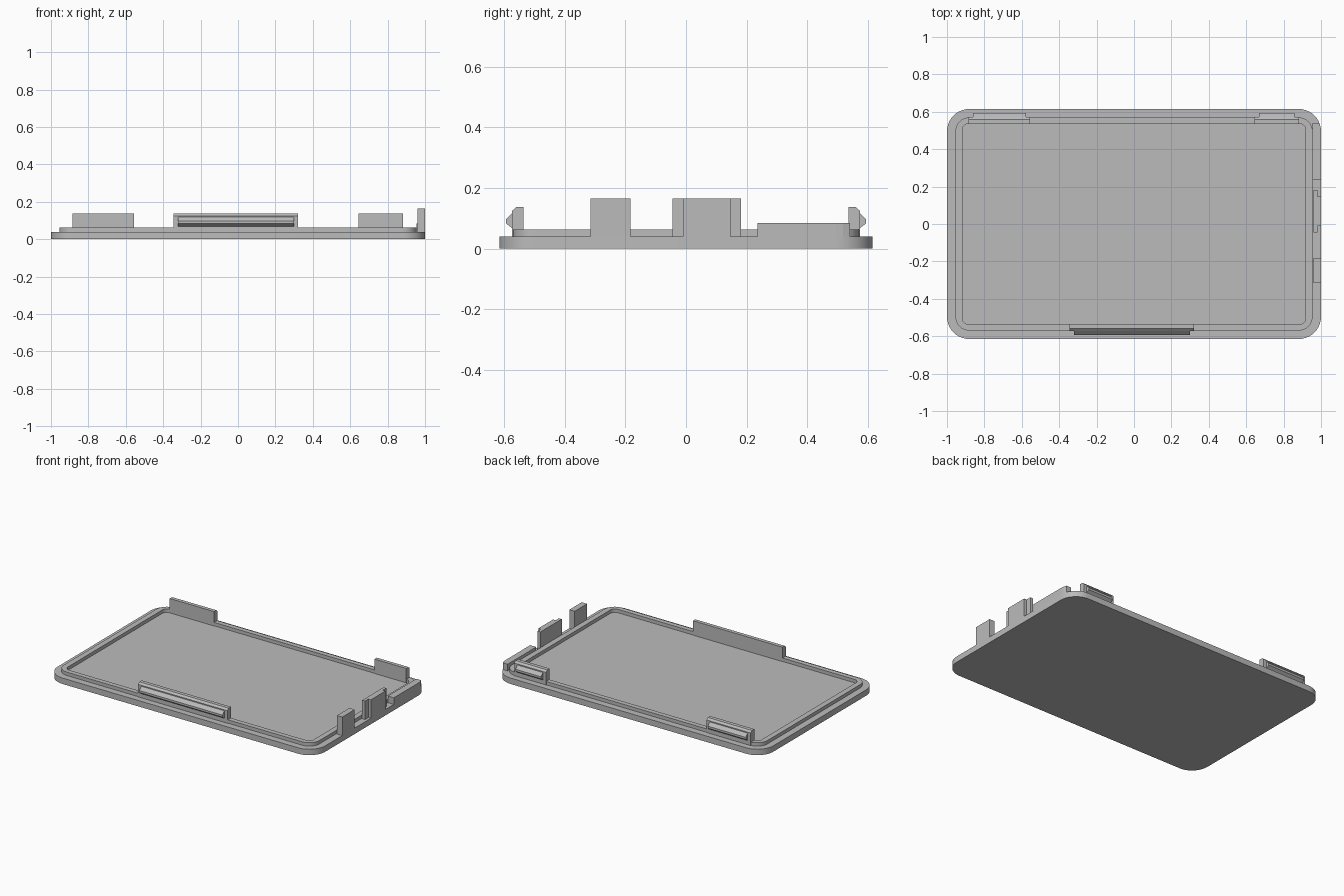
import bpy, bmesh, math
from mathutils import Vector

cube = bpy.data.objects.get("Cube")
if cube:
    bpy.data.objects.remove(cube, do_unlink=True)

# Single plain grey plastic
grey = bpy.data.materials.new("grey plastic")
grey.use_nodes = True
grey.diffuse_color = (0.5, 0.5, 0.5, 1)
grey.node_tree.nodes["Principled BSDF"].inputs["Base Color"].default_value = grey.diffuse_color

PLATE_TOP, RIM_TOP = 0.04, 0.063


def finish(name, bm, smooth=False):
    bmesh.ops.recalc_face_normals(bm, faces=bm.faces)
    mesh = bpy.data.meshes.new(name)
    bm.to_mesh(mesh)
    bm.free()
    mesh.materials.append(grey)
    obj = bpy.data.objects.new(name, mesh)
    bpy.context.collection.objects.link(obj)
    if smooth:
        bpy.ops.object.select_all(action='DESELECT')
        obj.select_set(True)
        bpy.context.view_layer.objects.active = obj
        bpy.ops.object.shade_smooth_by_angle(angle=math.radians(30))
    return obj


def extrude_outline(name, points, direction, smooth=False):
    bm = bmesh.new()
    face = bm.faces.new([bm.verts.new(p) for p in points])
    moved = bmesh.ops.extrude_face_region(bm, geom=[face], use_keep_orig=True)["geom"]
    bmesh.ops.translate(bm, vec=Vector(direction),
                        verts=[v for v in moved if isinstance(v, bmesh.types.BMVert)])
    return finish(name, bm, smooth)


def rounded(hx, hy, r, z, steps=10):
    corners = [(1, 1), (-1, 1), (-1, -1), (1, -1)]
    pts = []
    for i, (sx, sy) in enumerate(corners):
        for k in range(steps + 1):
            a = math.pi / 2 * (i + k / steps)
            pts.append((sx * (hx - r) + r * math.cos(a), sy * (hy - r) + r * math.sin(a), z))
    return pts


def block(name, x0, x1, y0, y1, z0, z1):
    pts = [(x0, y0, z0), (x1, y0, z0), (x1, y1, z0), (x0, y1, z0)]
    return extrude_outline(name, pts, (0, 0, z1 - z0))


# Base plate with rounded corners
extrude_outline("base_plate", rounded(1, 0.615, 0.12, 0), (0, 0, PLATE_TOP), True)

# Raised rim: a closed ring between two rounded outlines
bm = bmesh.new()
loops = [[bm.verts.new(p) for p in rounded(hx, hy, r, z)] for hx, hy, r, z in (
    (0.955, 0.57, 0.075, PLATE_TOP), (0.955, 0.57, 0.075, RIM_TOP),
    (0.918, 0.537, 0.035, RIM_TOP), (0.918, 0.537, 0.035, PLATE_TOP))]
for i, loop in enumerate(loops):
    other = loops[(i + 1) % 4]
    for j in range(len(loop)):
        k = (j + 1) % len(loop)
        bm.faces.new((loop[j], loop[k], other[k], other[j]))
finish("rim", bm, True)

# Snap clips: chamfered upright with a narrower hook on its outer side
upright = [(0.535, 0.04), (0.573, 0.04), (0.573, 0.125), (0.56, 0.137), (0.535, 0.137)]
hook = [(0.565, 0.065), (0.573, 0.068), (0.593, 0.083), (0.593, 0.097), (0.573, 0.118), (0.565, 0.118)]
for name, side, x0, x1 in (("front_clip", -1, -0.345, 0.322),
                           ("back_right_clip", 1, -0.885, -0.555),
                           ("back_left_clip", 1, 0.645, 0.882)):
    for part, profile, inset in (("upright", upright, 0), ("hook", hook, 0.023)):
        pts = [(x0 + inset, side * y, z) for y, z in profile]
        extrude_outline(f"{name}_{part}", pts, (x1 - x0 - 2 * inset, 0, 0))

# Tabs standing on the left edge
block("front_tab", 0.96, 1, -0.315, -0.183, PLATE_TOP, 0.165)
block("middle_tab_inner", 0.96, 0.981, -0.045, 0.182, PLATE_TOP, 0.165)
block("middle_tab_outer", 0.98, 1, -0.01, 0.146, PLATE_TOP, 0.165)

# Low wall that follows the rounded corner
low_wall = [(0.955, 0.235), (1, 0.235), (1, 0.495), (0.998, 0.518), (0.991, 0.54), (0.955, 0.54)]
extrude_outline("low_wall", [(x, y, PLATE_TOP) for x, y in low_wall], (0, 0, 0.045))
